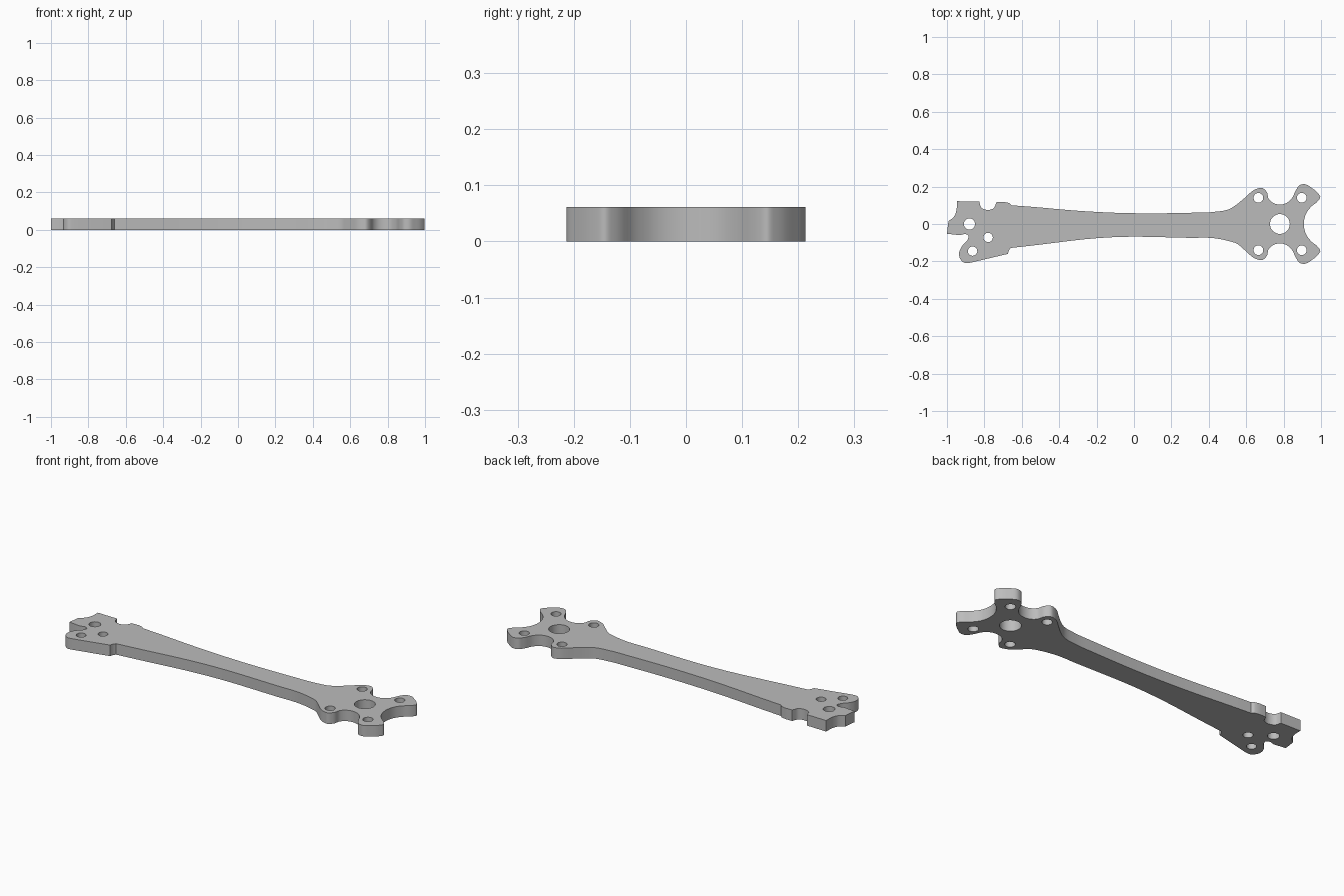
import bpy, bmesh, math
from mathutils import Vector

cube = bpy.data.objects.get("Cube")
if cube:
    bpy.data.objects.remove(cube, do_unlink=True)

THICK = 0.061


def smooth_run(pts, steps=5):
    """Catmull-Rom curve through the points; the run's ends stay sharp."""
    p = [Vector(q) for q in pts]
    if len(p) < 3:
        return p
    p = [2 * p[0] - p[1]] + p + [2 * p[-1] - p[-2]]
    out = []
    for a, b, c, d in zip(p, p[1:], p[2:], p[3:]):
        # centripetal-style tangents keep uneven spacing free of overshoot
        ab, bc, cd = ((b - a).length, (c - b).length, (d - c).length)
        m1 = ((b - a) / ab * bc + (c - b) / bc * ab) / (ab + bc) * bc
        m2 = ((c - b) / bc * cd + (d - c) / cd * bc) / (bc + cd) * bc
        for i in range(steps):
            t = i / steps
            out.append(b * (2*t**3 - 3*t**2 + 1) + m1 * (t**3 - 2*t**2 + t)
                       + c * (3*t**2 - 2*t**3) + m2 * (t**3 - t**2))
    return out + [p[-2]]


def mirror(pts):
    return [(x, -y) for x, y in reversed(pts)]


# Motor mount: one half of the lobed end, mirrored across the arm
mount = [(0.51, 0.08), (0.55, 0.105), (0.59, 0.138), (0.655, 0.188), (0.685, 0.193),
         (0.71, 0.17), (0.72, 0.135), (0.745, 0.112), (0.78, 0.104),
         (0.815, 0.112), (0.842, 0.135), (0.868, 0.185), (0.885, 0.207),
         (0.912, 0.213), (0.95, 0.193), (0.985, 0.163), (0.996, 0.145),
         (0.985, 0.125), (0.945, 0.09), (0.92, 0.055), (0.908, 0)]
mount += mirror(mount)[1:-1]

runs = [
    # back edge, mount and front edge
    [(-0.655, 0.1), (-0.56, 0.093), (-0.29, 0.07), (-0.1, 0.06), (0.3, 0.06),
     (0.43, 0.065)] + mount + [(0.51, -0.092), (0.43, -0.076), (0.3, -0.074),
     (-0.1, -0.07), (-0.2, -0.076), (-0.56, -0.117), (-0.66, -0.128)],
    # front step and slanted edge
    [(-0.66, -0.128), (-0.668, -0.14), (-0.675, -0.16)],
    [(-0.675, -0.16), (-0.875, -0.207)],
    # front claw and its slot
    [(-0.875, -0.207), (-0.905, -0.208), (-0.93, -0.185), (-0.935, -0.155),
     (-0.922, -0.122), (-0.888, -0.08), (-0.885, -0.062), (-0.9, -0.054),
     (-0.93, -0.06)],
    # blunt tip
    [(-0.93, -0.06), (-1.0, -0.052)],
    [(-1.0, -0.052), (-0.992, 0.015)],
    [(-0.992, 0.015), (-0.962, 0.04), (-0.95, 0.07), (-0.947, 0.122)],
    # back tab with round notch
    [(-0.947, 0.122), (-0.827, 0.119)],
    [(-0.827, 0.119), (-0.818, 0.09), (-0.785, 0.075), (-0.75, 0.085),
     (-0.735, 0.117)],
    [(-0.735, 0.117), (-0.68, 0.115), (-0.665, 0.11), (-0.655, 0.1)],
]
outline = [q for run in runs for q in smooth_run(run)[:-1]]

# Screw holes and shaft hole: x, y, radius
holes = [(0.78, 0, 0.053), (-0.88, 0, 0.03), (-0.78, -0.072, 0.025),
         (-0.863, -0.145, 0.025)]
holes += [(x, s * 0.14, 0.026) for x in (0.665, 0.897) for s in (-1, 1)]


def circle(x, y, r, n=32):
    return [(x + r * math.cos(2 * math.pi * i / n),
             y + r * math.sin(2 * math.pi * i / n)) for i in range(n)]


# Filled, extruded plate profile with holes
curve = bpy.data.curves.new("arm_profile", "CURVE")
curve.dimensions = "2D"
curve.fill_mode = "BOTH"
curve.extrude = THICK / 2
for loop in [outline] + [circle(*h) for h in holes]:
    spline = curve.splines.new("POLY")
    spline.points.add(len(loop) - 1)
    for point, q in zip(spline.points, loop):
        point.co = (q[0], q[1], THICK / 2, 1)
    spline.use_cyclic_u = True

temp = bpy.data.objects.new("arm_profile", curve)
bpy.context.collection.objects.link(temp)
bpy.context.view_layer.update()
mesh = bpy.data.meshes.new_from_object(
    temp.evaluated_get(bpy.context.evaluated_depsgraph_get()))
bpy.data.objects.remove(temp, do_unlink=True)

# Weld caps to walls and seat the plate on the ground
bm = bmesh.new()
bm.from_mesh(mesh)
bmesh.ops.remove_doubles(bm, verts=bm.verts, dist=0.0001)
low = min(v.co.z for v in bm.verts)
bmesh.ops.translate(bm, verts=bm.verts, vec=(0, 0, -low))
bmesh.ops.recalc_face_normals(bm, faces=bm.faces)
bm.to_mesh(mesh)
bm.free()

arm = bpy.data.objects.new("arm_plate", mesh)
bpy.context.collection.objects.link(arm)

grey = bpy.data.materials.new("plain grey")
grey.use_nodes = True
colour = (0.5, 0.5, 0.5, 1)
grey.diffuse_color = colour
grey.node_tree.nodes["Principled BSDF"].inputs["Base Color"].default_value = colour
mesh.materials.clear()
mesh.materials.append(grey)

bpy.ops.object.select_all(action="DESELECT")
arm.select_set(True)
bpy.context.view_layer.objects.active = arm
bpy.ops.object.shade_smooth_by_angle(angle=math.radians(35))
